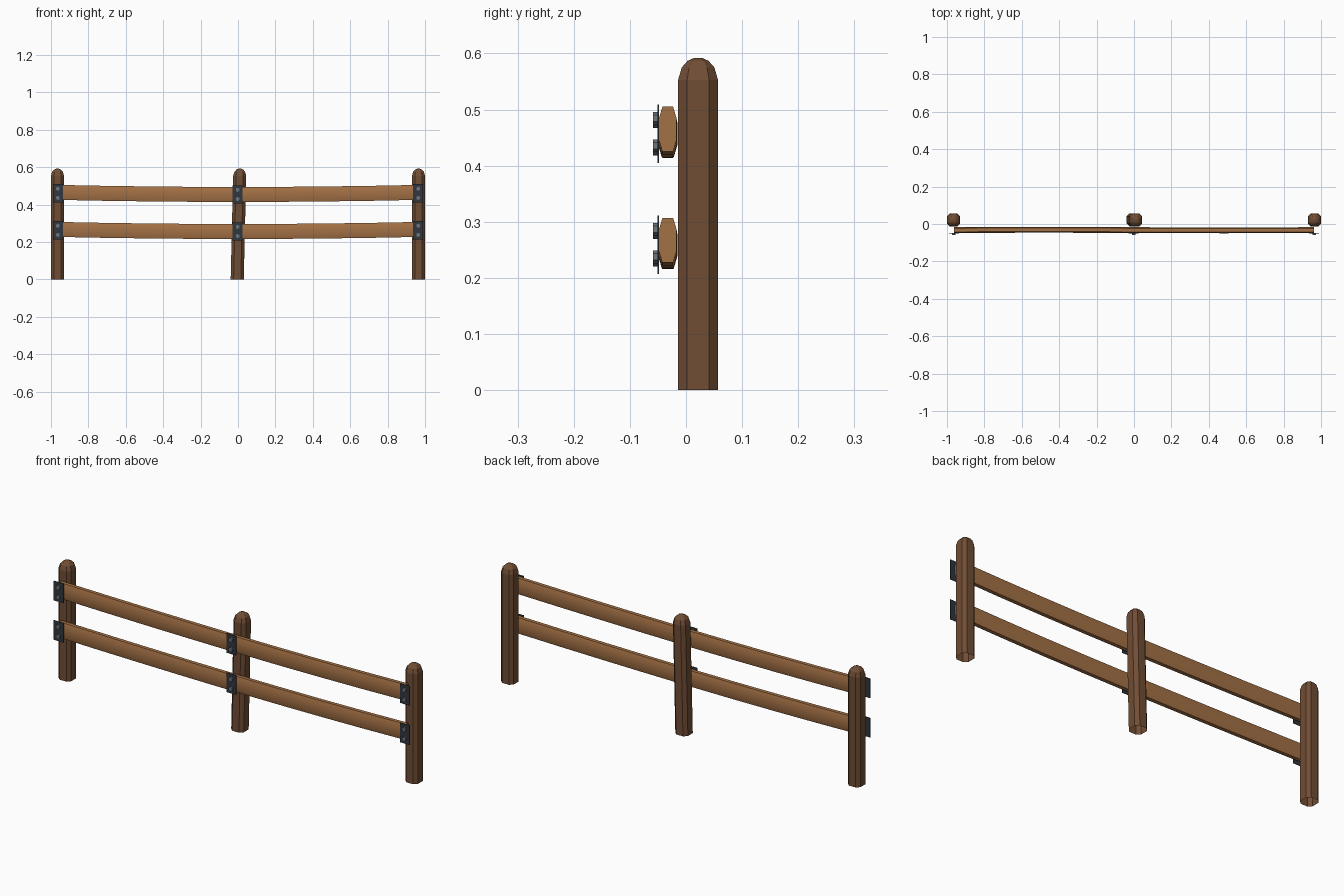
import bpy, bmesh, math
from mathutils import Matrix

if "Cube" in bpy.data.objects:
    bpy.data.objects.remove(bpy.data.objects["Cube"])


def mat(name, rgb):
    m = bpy.data.materials.new(name)
    m.diffuse_color = (*rgb, 1)
    m.use_nodes = True
    m.node_tree.nodes["Principled BSDF"].inputs["Base Color"].default_value = m.diffuse_color
    return m


POST = mat("dark_wood", (0.165, 0.075, 0.035))
RAIL = mat("light_wood", (0.37, 0.165, 0.06))
PLATE = mat("dark_iron", (0.03, 0.038, 0.047))
BOLT = mat("bolt_steel", (0.16, 0.18, 0.20))


def finish(bm, name, material, angle=None):
    bmesh.ops.recalc_face_normals(bm, faces=bm.faces)
    me = bpy.data.meshes.new(name)
    bm.to_mesh(me)
    bm.free()
    ob = bpy.data.objects.new(name, me)
    bpy.context.collection.objects.link(ob)
    me.materials.append(material)
    if angle:
        bpy.ops.object.select_all(action='DESELECT')
        ob.select_set(True)
        bpy.context.view_layer.objects.active = ob
        bpy.ops.object.shade_smooth_by_angle(angle=math.radians(angle))
    return ob


def loft(rings, cap_start, cap_end):
    """Skin a list of equal-length point rings."""
    bm = bmesh.new()
    vs = [[bm.verts.new(p) for p in r] for r in rings]
    n = len(vs[0])
    for a, b in zip(vs, vs[1:]):
        for i in range(n):
            j = (i + 1) % n
            bm.faces.new((a[i], a[j], b[j], b[i]))
    if cap_start:
        bm.faces.new(vs[0])
    if cap_end:
        bm.faces.new(vs[-1])
    return bm


def octagon(w, h, cw, ch):
    """Chamfered rectangle with half sizes w, h and corner cuts cw, ch."""
    return [(w, -h + ch), (w, h - ch), (w - cw, h), (-w + cw, h),
            (-w, h - ch), (-w, -h + ch), (-w + cw, -h), (w - cw, -h)]


# Posts: chamfered square, open underneath, domed top; middle one leans
def post(name, x, lean):
    rings = []
    for z, s in ((0, 1), (0.28, 1), (0.553, 1), (0.575, 0.82), (0.587, 0.52), (0.592, 0.2)):
        cx = x + lean * (z / 0.592 - 0.3)
        rings.append([(cx + px * s, 0.0215 + py * s, z)
                      for px, py in octagon(0.035, 0.0355, 0.016, 0.016)])
    finish(loft(rings, False, True), name, POST)


post("post_left", -0.965, 0)
post("post_middle", 0, 0.014)
post("post_right", 0.965, 0)


# Rails: rounded planks that sag towards the middle
def rail(name, z_end):
    rings = []
    for i in range(9):
        t = i / 4 - 1
        z = z_end - 0.011 * (1 - t * t)
        y = -0.0325 - 0.0025 * math.sin(math.pi * t)*0.6
        rings.append([(0.963 * t, y + py, z + pz)
                      for py, pz in octagon(0.0155, 0.04, 0.006, 0.02)])
    finish(loft(rings, True, True), name, RAIL, 50)


# Iron plate with two hexagonal bolts
def bracket(name, x, z):
    bm = bmesh.new()
    bmesh.ops.create_cube(bm, size=1, matrix=Matrix.Translation((x, -0.0495, z))
                          @ Matrix.Diagonal((0.054, 0.003, 0.098, 1)))
    finish(bm, name + "_plate", PLATE)
    bm = bmesh.new()
    for dz in (-0.0245, 0.0245):
        bmesh.ops.create_cone(bm, cap_ends=True, segments=6, radius1=0.0115, radius2=0.0115, depth=0.009,
                              matrix=Matrix.Translation((x, -0.0545, z + dz))
                              @ Matrix.Rotation(math.pi / 2, 4, 'X'))
    finish(bm, name + "_bolts", BOLT)


for level, z in (("upper", 0.465), ("lower", 0.267)):
    rail(level + "_rail", z)
    for side, x, dz in (("left", -0.963, 0), ("middle", -0.002, -0.006), ("right", 0.963, 0)):
        bracket(f"{level}_{side}", x, z - 0.005 + dz)
